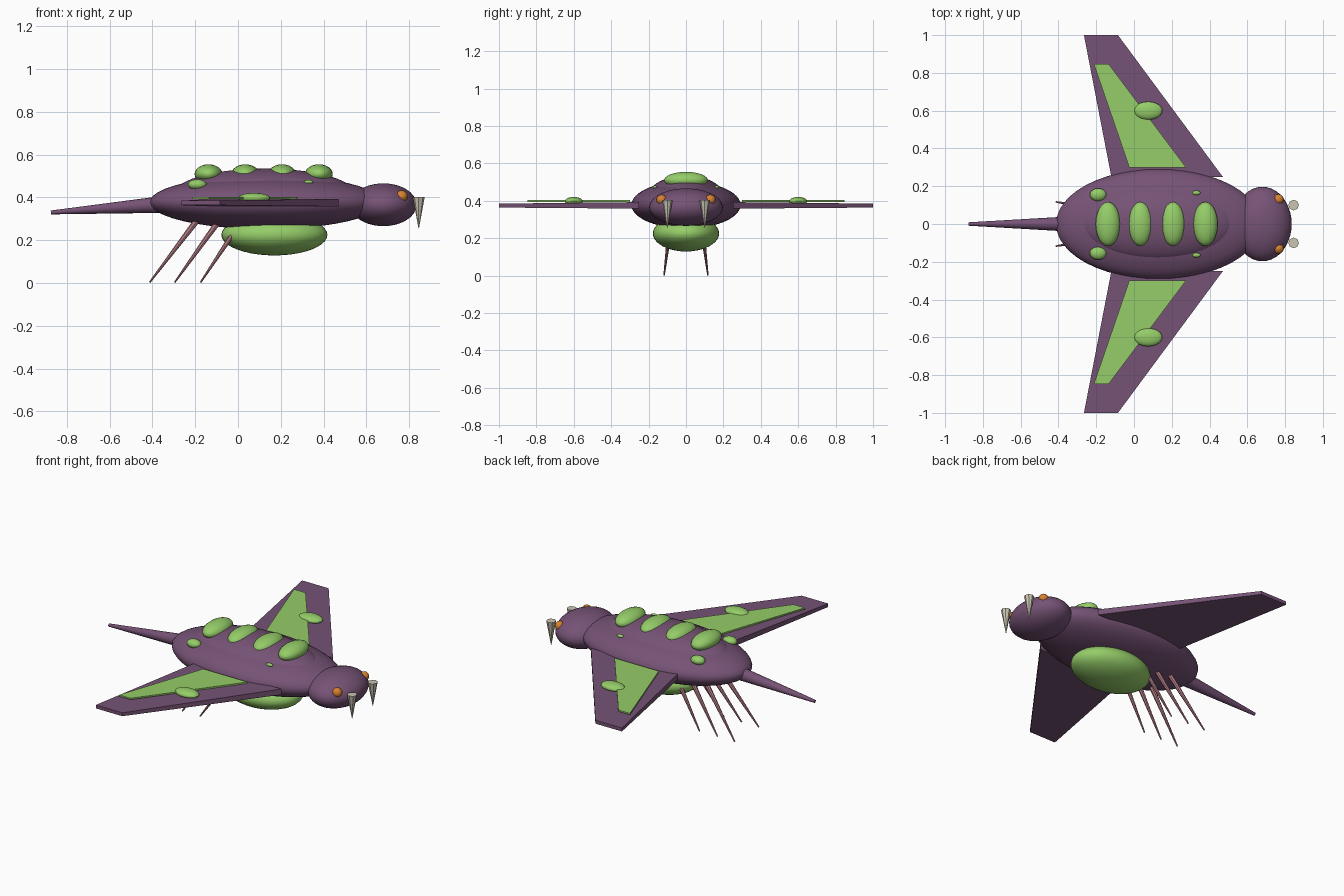
import bpy, bmesh, math
from mathutils import Vector

if "Cube" in bpy.data.objects:
    bpy.data.objects.remove(bpy.data.objects["Cube"])


def material(name, rgb):
    m = bpy.data.materials.new(name)
    m.diffuse_color = (*rgb, 1)
    m.use_nodes = True
    m.node_tree.nodes["Principled BSDF"].inputs["Base Color"].default_value = m.diffuse_color
    return m


PURPLE = material("purple_skin", (0.18, 0.085, 0.178))
GREEN = material("green_skin", (0.30, 0.61, 0.14))
ORANGE = material("orange_eye", (0.68, 0.22, 0.03))
BONE = material("bone", (0.60, 0.56, 0.45))
PINK = material("pink_leg", (0.48, 0.22, 0.25))


def finish(obj, name, mat, smooth=True):
    obj.name = name
    obj.data.materials.append(mat)
    if smooth:
        bpy.ops.object.shade_smooth_by_angle(angle=math.radians(40))
    return obj


def ellipsoid(name, center, radii, mat, seg=32):
    bpy.ops.mesh.primitive_uv_sphere_add(segments=seg, ring_count=seg // 2, location=center)
    obj = bpy.context.object
    obj.scale = radii
    bpy.ops.object.transform_apply(location=False, rotation=False, scale=True)
    return finish(obj, name, mat)


def spike(name, base, tip, r_base, r_tip, mat, sides=12, smooth=True):
    base, tip = Vector(base), Vector(tip)
    axis = tip - base
    bpy.ops.mesh.primitive_cone_add(vertices=sides, radius1=r_base, radius2=r_tip,
                                    depth=axis.length, location=(base + tip) / 2)
    obj = bpy.context.object
    obj.rotation_euler = axis.to_track_quat('Z', 'Y').to_euler()
    return finish(obj, name, mat, smooth)


def slab(name, corners, mat):
    """Four-cornered plate; each corner is (x, y, z_bottom, z_top)."""
    bm = bmesh.new()
    low = [bm.verts.new((x, y, a)) for x, y, a, b in corners]
    top = [bm.verts.new((x, y, b)) for x, y, a, b in corners]
    bm.faces.new(low)
    bm.faces.new(top)
    for i in range(4):
        j = (i + 1) % 4
        bm.faces.new((low[i], low[j], top[j], top[i]))
    bmesh.ops.recalc_face_normals(bm, faces=bm.faces)
    mesh = bpy.data.meshes.new(name)
    bm.to_mesh(mesh)
    bm.free()
    obj = bpy.data.objects.new(name, mesh)
    bpy.context.collection.objects.link(obj)
    return finish(obj, name, mat, smooth=False)


# Body, raised back, belly, head and tail
ellipsoid("body", (0.13, 0, 0.378), (0.543, 0.292, 0.126), PURPLE, 48)
ellipsoid("back_hump", (0.125, 0, 0.42), (0.42, 0.205, 0.115), PURPLE, 48)
ellipsoid("belly", (0.17, 0, 0.225), (0.248, 0.177, 0.096), GREEN, 40)
ellipsoid("head", (0.68, 0, 0.366), (0.155, 0.197, 0.10), PURPLE, 40)
spike("tail", (-0.36, 0, 0.367), (-0.875, 0, 0.33), 0.039, 0.009, PURPLE, 16)

# Green ridge bumps along the back
for i in range(4):
    ellipsoid(f"back_bump_{i + 1}", (-0.138 + 0.172 * i, 0, 0.51), (0.065, 0.117, 0.045), GREEN, 24)

for s, side in ((1, "left"), (-1, "right")):
    # Wing, its green panel and bump
    slab(f"{side}_wing", [(-0.12, s * 0.25, 0.358, 0.393), (0.47, s * 0.25, 0.358, 0.393),
                          (-0.085, s, 0.364, 0.385), (-0.265, s, 0.364, 0.385)], PURPLE)
    slab(f"{side}_wing_panel", [(x, s * y, 0.394, 0.403) for x, y in
                                ((-0.025, 0.30), (0.275, 0.30), (-0.135, 0.848), (-0.213, 0.848))], GREEN)
    ellipsoid(f"{side}_wing_bump", (0.075, s * 0.60, 0.398), (0.075, 0.048, 0.023), GREEN, 24)
    # Shoulder and hip spots
    ellipsoid(f"{side}_rear_spot", (-0.19, s * 0.155, 0.46), (0.044, 0.034, 0.025), GREEN, 20)
    ellipsoid(f"{side}_front_spot", (0.33, s * 0.165, 0.472), (0.022, 0.012, 0.010), GREEN, 16)
    # Eye and fang
    ellipsoid(f"{side}_eye", (0.765, s * 0.13, 0.405), (0.028, 0.028, 0.028), ORANGE, 20)
    spike(f"{side}_fang", (0.845, s * 0.10, 0.403), (0.845, s * 0.10, 0.255), 0.028, 0.001,
          BONE, 8, False)
    # Three trailing legs
    for i, (x_top, x_tip) in enumerate(((-0.187, -0.413), (-0.083, -0.296), (0.023, -0.175))):
        spike(f"{side}_leg_{i + 1}", (x_top, s * 0.08, 0.30), (x_tip, s * 0.117, 0.003),
              0.015, 0.004, PINK, 8)
